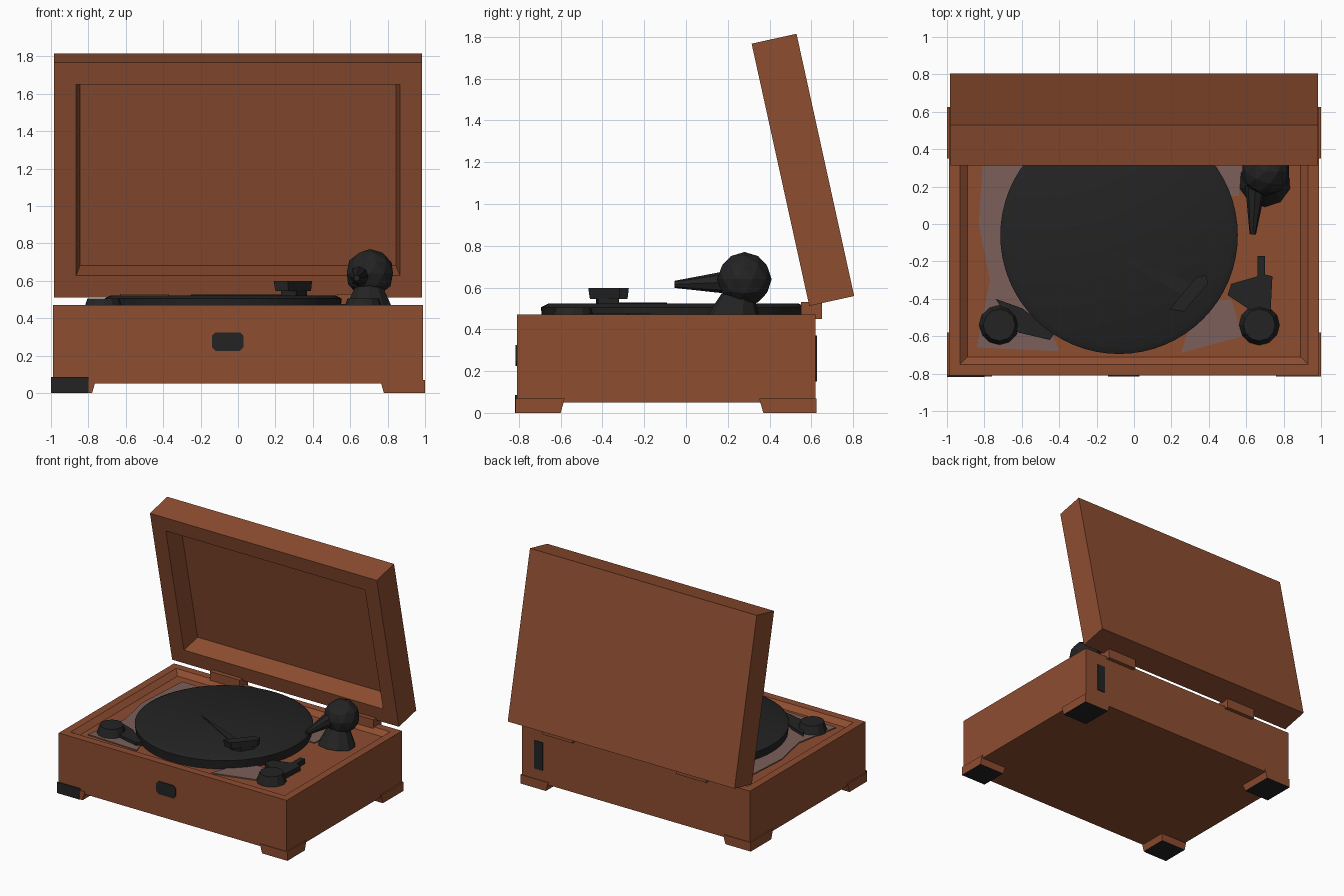
import bpy, bmesh, math
from mathutils import Vector, Matrix

cube = bpy.data.objects.get("Cube")
if cube:
    bpy.data.objects.remove(cube, do_unlink=True)


def material(name, rgb):
    m = bpy.data.materials.new(name)
    m.use_nodes = True
    m.diffuse_color = (*rgb, 1)
    bsdf = next(n for n in m.node_tree.nodes if n.type == 'BSDF_PRINCIPLED')
    bsdf.inputs["Base Color"].default_value = (*rgb, 1)
    bsdf.inputs["Roughness"].default_value = 0.8
    return m


WOOD = material("reddish brown wood", (0.27, 0.075, 0.03))
BLACK = material("soft black", (0.017, 0.017, 0.017))
PINK = material("dusty pink", (0.2, 0.115, 0.1))


def finish(name, bm, mats, smooth=False):
    bmesh.ops.recalc_face_normals(bm, faces=bm.faces)
    mesh = bpy.data.meshes.new(name)
    bm.to_mesh(mesh)
    bm.free()
    for m in mats:
        mesh.materials.append(m)
    ob = bpy.data.objects.new(name, mesh)
    bpy.context.collection.objects.link(ob)
    if smooth:
        bpy.ops.object.select_all(action='DESELECT')
        ob.select_set(True)
        bpy.context.view_layer.objects.active = ob
        bpy.ops.object.shade_smooth_by_angle(angle=math.radians(35))
    return ob


def box_bm(lo, hi):
    bm = bmesh.new()
    lo, hi = Vector(lo), Vector(hi)
    bmesh.ops.create_cube(bm, size=1)
    for v in bm.verts:
        v.co = (lo + hi) / 2 + v.co * (hi - lo)
    return bm


def box(name, lo, hi, mat):
    return finish(name, box_bm(lo, hi), [mat])


def recess(bm, direction, rim, depth, slope):
    """Inset the face pointing along direction and push it inwards."""
    bm.normal_update()
    d = Vector(direction)
    face = max(bm.faces, key=lambda f: f.normal.dot(d))
    bmesh.ops.inset_region(bm, faces=[face], thickness=rim, use_even_offset=True)
    bmesh.ops.inset_region(bm, faces=[face], thickness=slope, use_even_offset=True)
    for v in face.verts:
        v.co -= d * depth


def prism(name, points, z0, z1, mat, grow=1.0):
    """Upright prism, its top scaled by grow about the centre."""
    bm = bmesh.new()
    base = [bm.verts.new((x, y, z0)) for x, y in points]
    face = bm.faces.new(base)
    mid = face.calc_center_median()
    out = bmesh.ops.extrude_face_region(bm, geom=[face])
    for v in out["geom"]:
        if isinstance(v, bmesh.types.BMVert):
            v.co = mid + (v.co - mid) * grow
            v.co.z = z1
    return finish(name, bm, [mat])


def cone(name, start, end, r0, r1, sides, mat, smooth=False):
    start, end = Vector(start), Vector(end)
    axis = end - start
    turn = axis.to_track_quat('Z', 'Y').to_matrix().to_4x4()
    bm = bmesh.new()
    bmesh.ops.create_cone(bm, cap_ends=True, segments=sides, radius1=r0, radius2=r1,
                          depth=axis.length,
                          matrix=Matrix.Translation((start + end) / 2) @ turn)
    return finish(name, bm, [mat], smooth)


# Wooden case with a sunken deck
bm = box_bm((-0.99, -0.81, 0.05), (0.99, 0.62, 0.47))
recess(bm, (0, 0, 1), 0.06, 0.035, 0.04)
finish("case", bm, [WOOD])

# Corner feet, tapered, with black soles
for side, sx in (("right", -1), ("left", 1)):
    for end, outer, inner in (("front", -0.815, -0.6), ("back", 0.625, 0.37)):
        bm = box_bm((min(sx, sx * 0.78), min(outer, inner), 0),
                    (max(sx, sx * 0.78), max(outer, inner), 0.07))
        mid = (outer + inner) / 2
        for v in bm.verts:
            if v.co.z > 0.03:
                if abs(v.co.x) < 0.9:
                    v.co.x -= sx * 0.02
                if abs(v.co.y - inner) < 0.01:
                    v.co.y += 0.02 * (1 if inner > mid else -1)
        bm.normal_update()
        for f in bm.faces:
            f.material_index = 1 if f.normal.z < -0.5 else 0
        finish(f"foot_{end}_{side}", bm, [WOOD, BLACK])
box("foot_front_patch", (-1.0, -0.819, 0), (-0.8, -0.81, 0.085), BLACK)

# Open lid: hollow tray leaning back on its hinges
bm = box_bm((-0.985, 0, 0), (0.985, 0.22, 1.285))
recess(bm, (0, -1, 0), 0.12, 0.15, 0.02)
lid = finish("lid", bm, [WOOD])
lid.location = (0, 0.59, 0.512)
lid.rotation_euler = (math.radians(12.4), 0, 0)

# Hinges
for side, x in (("right", -0.5), ("left", 0.66)):
    box(f"hinge_{side}", (x - 0.13, 0.55, 0.45), (x + 0.13, 0.65, 0.53), WOOD)

# Front clasp and rear cable strip
prism_clasp = box_bm((-0.14, -0.816, 0.225), (0.03, -0.808, 0.325))
bmesh.ops.bevel(prism_clasp, geom=[e for e in prism_clasp.edges
                if abs(e.verts[0].co.y - e.verts[1].co.y) > 0.001],
                offset=0.02, segments=1, affect='EDGES')
finish("clasp", prism_clasp, [BLACK])
box("rear_strip", (0.81, 0.618, 0.15), (0.88, 0.626, 0.37), BLACK)

# Lining around the turntable
prism("lining_right", [(-0.8, 0.45), (-0.83, 0), (-0.77, -0.3), (-0.84, -0.66),
                       (-0.4, -0.68), (-0.55, -0.3), (-0.55, 0.45)], 0.434, 0.443, PINK)
prism("lining_front_left", [(0.25, -0.69), (0.35, -0.4), (0.52, -0.4),
                            (0.58, -0.6)], 0.434, 0.443, PINK)
prism("lining_back_left", [(0.45, 0.15), (0.56, 0.15), (0.58, 0.35),
                           (0.45, 0.45)], 0.434, 0.443, PINK)

# Platter and record
cone("platter", (-0.08, -0.06, 0.43), (-0.08, -0.06, 0.505), 0.625, 0.635, 64, BLACK, True)
cone("record", (-0.08, -0.06, 0.505), (-0.08, -0.06, 0.523), 0.635, 0.6, 64, BLACK, True)

# Playing arm laid over the record
prism("arm_blade", [(-0.25, -0.09), (0.3, -0.4), (0.34, -0.33)], 0.515, 0.528, BLACK)
prism("arm_head_stem", [(0.23, -0.43), (0.31, -0.42), (0.37, -0.32), (0.3, -0.33)],
      0.515, 0.55, BLACK)
prism("arm_head", [(0.2, -0.45), (0.27, -0.46), (0.39, -0.32), (0.38, -0.28), (0.33, -0.29)],
      0.545, 0.598, BLACK, 1.08)

# Arm pivot: pedestal, faceted ball and pointed stub
cone("pivot_pedestal", (0.7, 0.23, 0.43), (0.7, 0.25, 0.56), 0.14, 0.08, 10, BLACK)
bm = bmesh.new()
bmesh.ops.create_icosphere(bm, subdivisions=2, radius=0.13,
                           matrix=Matrix.Translation((0.705, 0.28, 0.64)))
finish("pivot_ball", bm, [BLACK])
cone("pivot_stub", (0.65, 0.2, 0.625), (0.635, -0.055, 0.615), 0.055, 0.017, 8, BLACK)

# Control knobs and slider
for side, x in (("right", -0.72), ("left", 0.67)):
    cone(f"knob_{side}", (x, -0.54, 0.43), (x, -0.54, 0.505), 0.11, 0.085, 12, BLACK)
prism("slider", [(0.66, -0.17), (0.7, -0.17), (0.7, -0.27), (0.74, -0.28), (0.73, -0.47),
                 (0.62, -0.46), (0.5, -0.38), (0.52, -0.32), (0.66, -0.28)],
      0.43, 0.475, BLACK)
prism("knob_base", [(-0.62, -0.58), (-0.45, -0.62), (-0.42, -0.58), (-0.6, -0.45),
                    (-0.74, -0.4)], 0.43, 0.465, BLACK)
